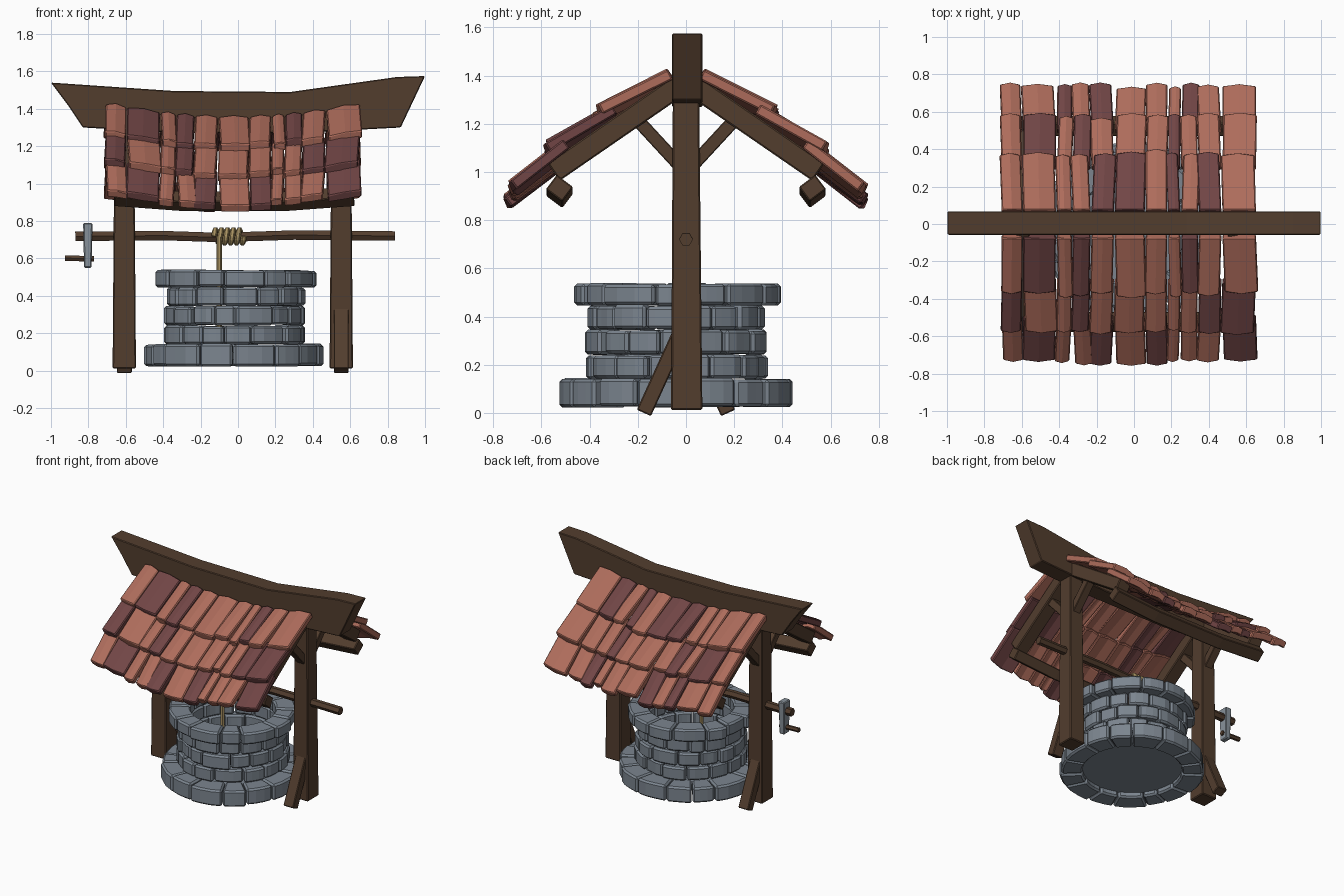
import bpy, bmesh, math, random
from mathutils import Vector

random.seed(4)
if "Cube" in bpy.data.objects:
    bpy.data.objects.remove(bpy.data.objects["Cube"])


def material(name, rgb):
    m = bpy.data.materials.new(name)
    m.use_nodes = True
    m.diffuse_color = (*rgb, 1)
    m.node_tree.nodes["Principled BSDF"].inputs["Base Color"].default_value = (*rgb, 1)
    return m


wood = material("dark wood", (0.085, 0.047, 0.027))
stone = material("grey stone", (0.2, 0.235, 0.275))
metal = material("pale metal", (0.25, 0.29, 0.33))
rope = material("tan rope", (0.4, 0.29, 0.12))
terracotta = material("terracotta", (0.42, 0.15, 0.105))
maroon = material("maroon clay", (0.165, 0.06, 0.06))


def finish(name, bm, mats, bevel=0.0):
    bmesh.ops.recalc_face_normals(bm, faces=bm.faces)
    mesh = bpy.data.meshes.new(name)
    bm.to_mesh(mesh)
    bm.free()
    for m in mats:
        mesh.materials.append(m)
    ob = bpy.data.objects.new(name, mesh)
    bpy.context.collection.objects.link(ob)
    if bevel:
        mod = ob.modifiers.new("Bevel", "BEVEL")
        mod.width, mod.segments, mod.limit_method = bevel, 1, "ANGLE"
    return ob


def loft(bm, rings, index=0):
    """Skin a list of equal point loops and cap both ends."""
    loops = [[bm.verts.new(p) for p in ring] for ring in rings]
    n = len(loops[0])
    faces = [bm.faces.new(loops[0]), bm.faces.new(loops[-1])]
    for a, b in zip(loops, loops[1:]):
        for i in range(n):
            j = (i + 1) % n
            faces.append(bm.faces.new((a[i], a[j], b[j], b[i])))
    for f in faces:
        f.material_index = index


def rect(w, h):
    return [(-w / 2, -h / 2), (w / 2, -h / 2), (w / 2, h / 2), (-w / 2, h / 2)]


def ngon(n, r):
    return [(r * math.cos(math.tau * i / n), r * math.sin(math.tau * i / n)) for i in range(n)]


def sweep(name, points, section, mat, ref=(1, 0, 0), end_scale=1, bevel=0.0):
    """Carry a flat section along a path; ref fixes its first axis."""
    pts = [Vector(p) for p in points]
    rings = []
    for i, p in enumerate(pts):
        t = (pts[min(i + 1, len(pts) - 1)] - pts[max(i - 1, 0)]).normalized()
        side = Vector(ref)
        side = (side - t * side.dot(t)).normalized()
        up = t.cross(side)
        s = 1 + (end_scale - 1) * i / (len(pts) - 1)
        rings.append([p + (side * u + up * v) * s for u, v in section])
    bm = bmesh.new()
    loft(bm, rings)
    return finish(name, bm, [mat], bevel)


# Ridge beam with flared, upswept ends
profile = [(-1, 1.54), (-0.34, 1.495), (0.28, 1.49), (0.85, 1.57), (1, 1.575),
           (0.87, 1.3), (0.3, 1.27), (-0.3, 1.27), (-0.83, 1.3), (-0.91, 1.42)]
bm = bmesh.new()
loft(bm, [[(x, y, z) for x, z in profile] for y in (-0.058, 0.068)])
finish("ridge_beam", bm, [wood], 0.005)

# Posts, rafters and braces at each end
for label, x, foot in (("left", 0.552, -1), ("right", -0.608, 1)):
    sweep(label + "_post", [(x, 0.003, 0.012), (x, 0, 1.32)], rect(0.125, 0.13), wood,
          end_scale=0.84, bevel=0.006)
    sweep(label + "_foot_brace", [(x, foot * 0.175, 0.0), (x, foot * 0.02, 0.34)],
          rect(0.08, 0.065), wood, bevel=0.005)
    for part, s in (("front", -1), ("back", 1)):
        sweep(f"{label}_{part}_rafter", [(x, s * 0.02, 1.365), (x, s * 0.55, 1.0)],
              rect(0.1, 0.09), wood, bevel=0.006)
        sweep(f"{label}_{part}_brace", [(x, s * 0.03, 1.03), (x, s * 0.21, 1.225)],
              rect(0.06, 0.055), wood, bevel=0.004)


def sag(x):
    return -0.07 * (1 - min(1, abs(x + 0.02) / 0.66) ** 2)


# Eave beams under the tile ends
for part, s in (("front", -1), ("back", 1)):
    path = [(x, s * 0.525, 0.935 + 0.5 * sag(x)) for x in (-0.66, -0.3, 0.26, 0.62)]
    sweep(part + "_eave_beam", path, [(u * 0.8 - v * 0.6 * s, u * 0.6 * s + v * 0.8)
          for u, v in rect(0.085, 0.075)], wood, ref=(0, 1, 0), bevel=0.005)

# Roof tiles: three overlapping courses per side, M marks a maroon tile
columns = [-0.71, -0.595, -0.415, -0.33, -0.23, -0.105, 0.06, 0.18, 0.25, 0.345, 0.47, 0.655]
courses = [((0.075, 1.425), (0.375, 1.275)),
           ((0.31, 1.28), (0.57, 1.125)),
           ((0.51, 1.135), (0.735, 0.965))]
colours = {-1: ["-M-M----M--", "M--M-----MM", "-M--M-M---M"],
           1: ["----MM-M-M-", "-M-M---M---", "--M-M---M--"]}
thick = 0.045
for part, s in (("front", -1), ("back", 1)):
    bm = bmesh.new()
    for row, ((ya, za), (yb, zb)) in enumerate(courses):
        for c, mark in enumerate(colours[s][row]):
            lift = random.uniform(-0.006, 0.012)
            slide = random.uniform(-0.015, 0.02)
            skew = random.uniform(-0.014, 0.014)
            x0, x1 = columns[c] + 0.003, columns[c + 1] - 0.003
            length = math.hypot(yb - ya, za - zb)
            ny, nz = (za - zb) / length, (yb - ya) / length
            rings = []
            for k, (y, z) in enumerate(((ya, za), (yb, zb))):
                top, bottom = [], []
                for x, crown in ((x0, 0), ((x0 + x1) / 2, 1), (x1, 0)):
                    push = (slide + 0.016 * crown) * k
                    px = x + skew * k
                    py = y + push * nz
                    pz = z - push * ny + sag(x) + lift * k + 0.012 * crown
                    top.append((px, s * py, pz))
                    bottom.append((px, s * (py - ny * thick), pz - nz * thick))
                rings.append(top + bottom[::-1])
            loft(bm, rings, int(mark == "M"))
    finish(part + "_roof_tiles", bm, [terracotta, maroon], 0.006)

# Stone rings of the well
CX, CY = -0.015, -0.037


def stone_ring(name, count, r0, r1, z0, z1, turn):
    bm = bmesh.new()
    step = math.tau / count
    cuts = [turn + step * (i + random.uniform(-0.2, 0.2)) for i in range(count)]
    cuts.append(cuts[0] + math.tau)
    for a, b in zip(cuts, cuts[1:]):
        out = r1 + random.uniform(-0.014, 0.008)
        low, high = z0 + random.uniform(0, 0.006), z1 - random.uniform(0, 0.008)
        gap = 0.003 / r1
        rings = []
        for k in range(4):
            t = a + gap + (b - a - 2 * gap) * k / 3
            r = out + random.uniform(-0.004, 0.004)
            rings.append([(CX + q * math.cos(t), CY + q * math.sin(t), z)
                          for q, z in ((r0, low), (r, low), (r, high), (r0, high))])
        loft(bm, rings)
    finish(name, bm, [stone], 0.012)


stone_ring("base_stones", 15, 0.335, 0.482, 0.022, 0.145, 0.1)
for i in range(3):
    z = 0.138 + i * 0.103
    stone_ring(f"wall_stones_{i + 1}", 15, 0.29, 0.372, z, z + 0.106, 0.2 * i)
stone_ring("rim_stones", 14, 0.285, 0.425, 0.443, 0.54, 0.15)

# Backing wall behind the joints, and the well floor
bm = bmesh.new()
for radius, z0, z1 in ((0.345, 0.06, 0.1),):
    loft(bm, [[(CX + u, CY + v, z) for u, v in ngon(32, radius)] for z in (z0, z1)])
finish("well_floor", bm, [stone])

# Axle, crank and handle
sweep("axle", [(-0.87, 0, 0.718), (-0.4, 0, 0.722), (-0.1, 0, 0.712), (0.3, 0, 0.725),
               (0.84, 0, 0.72)], ngon(6, 0.029), wood, ref=(0, 1, 0))
sweep("crank_arm", [(-0.803, 0, 0.55), (-0.803, 0, 0.79)], rect(0.04, 0.06), metal,
      end_scale=1.25, bevel=0.006)
sweep("crank_handle", [(-0.925, 0, 0.602), (-0.77, 0, 0.597)], ngon(6, 0.017), wood, ref=(0, 1, 0))

# Rope wound on the axle and hanging into the well
turns, steps = 5, 14
coil = []
for i in range(turns * steps + 1):
    a = math.tau * i / steps
    coil.append((-0.128 + 0.16 * i / (turns * steps), -0.036 * math.cos(a), 0.718 + 0.036 * math.sin(a)))
sweep("rope_coil", coil, ngon(6, 0.015), rope)
sweep("hanging_rope", [(-0.1, -0.036, 0.72), (-0.1, -0.036, 0.1)], ngon(6, 0.015), rope)
